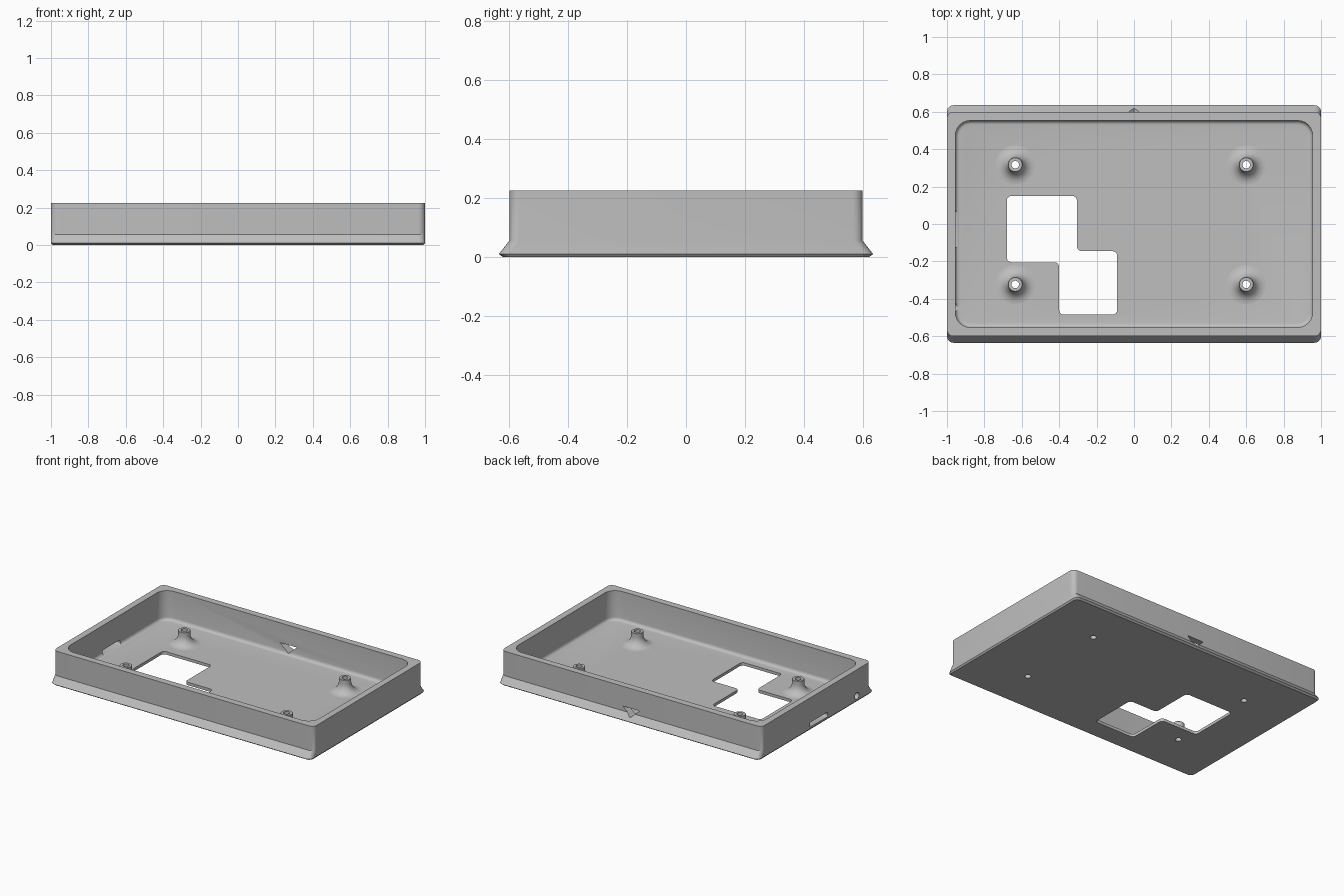
import bpy, bmesh, math
from mathutils import Matrix

if "Cube" in bpy.data.objects:
    bpy.data.objects.remove(bpy.data.objects["Cube"])

grey = bpy.data.materials.new("plain grey")
grey.diffuse_color = (0.52, 0.52, 0.52, 1)
grey.use_nodes = True
grey.node_tree.nodes["Principled BSDF"].inputs["Base Color"].default_value = grey.diffuse_color
FLOOR = 0.02


def make(name, bm, cutter=False):
    bmesh.ops.recalc_face_normals(bm, faces=bm.faces)
    me = bpy.data.meshes.new(name)
    bm.to_mesh(me)
    bm.free()
    me.materials.append(grey)
    ob = bpy.data.objects.new(name, me)
    bpy.context.collection.objects.link(ob)
    ob.hide_render = cutter
    return ob


def rounded_rect(hx, hy, r, n=6):
    pts = []
    for k, (sx, sy) in enumerate([(1, 1), (-1, 1), (-1, -1), (1, -1)]):
        for i in range(n + 1):
            a = math.pi / 2 * (k + i / n)
            pts.append((sx * (hx - r) + r * math.cos(a), sy * (hy - r) + r * math.sin(a)))
    return pts


def loft(rings):
    """Capped stack of rounded rectangles given as (half_x, half_y, radius, z)."""
    bm = bmesh.new()
    loops = [[bm.verts.new((x, y, z)) for x, y in rounded_rect(hx, hy, r)]
             for hx, hy, r, z in rings]
    n = len(loops[0])
    for a, b in zip(loops, loops[1:]):
        for i in range(n):
            bm.faces.new((a[i], a[(i + 1) % n], b[(i + 1) % n], b[i]))
    bm.faces.new(loops[0])
    bm.faces.new(loops[-1])
    return bm


def prism(pts, depth, round_r=0.0):
    """Polygon pushed along a 3D direction, with its side edges rounded."""
    bm = bmesh.new()
    face = bm.faces.new([bm.verts.new(p) for p in pts])
    start = set(face.verts)
    res = bmesh.ops.extrude_face_region(bm, geom=[face], use_keep_orig=True)
    new = [v for v in res["geom"] if isinstance(v, bmesh.types.BMVert)]
    bmesh.ops.translate(bm, verts=new, vec=depth)
    if round_r:
        sides = [e for e in bm.edges if len(start & set(e.verts)) == 1]
        bmesh.ops.bevel(bm, geom=sides, offset=round_r, segments=4,
                        profile=0.5, affect='EDGES')
    return bm


def cylinder(r, depth, matrix, segments=24):
    bm = bmesh.new()
    bmesh.ops.create_cone(bm, cap_ends=True, segments=segments, radius1=r,
                          radius2=r, depth=depth, matrix=matrix)
    return bm


def smooth(ob):
    bpy.ops.object.select_all(action='DESELECT')
    ob.select_set(True)
    bpy.context.view_layer.objects.active = ob
    bpy.ops.object.shade_smooth_by_angle(angle=math.radians(30))


# Outer shell with flared front and back skirts
shell = make("enclosure_shell", loft([
    (0.992, 0.622, 0.03, 0.0), (1.0, 0.635, 0.035, 0.01),
    (1.0, 0.6, 0.035, 0.055), (1.0, 0.6, 0.035, 0.225)]))

# Tray cavity with a filleted floor edge
f = 0.022
rings = []
for i in range(6):
    a = math.pi / 2 * i / 5
    d = f * (1 - math.sin(a))
    rings.append((0.955 - d, 0.553 - d, 0.08 - d, FLOOR + f * (1 - math.cos(a))))
rings.append((0.955, 0.553, 0.08, 0.3))
cutters = [make("cavity_cutter", loft(rings), True)]

# Stepped opening in the floor
opening = [(-0.68, 0.15), (-0.305, 0.15), (-0.305, -0.145), (-0.09, -0.145),
           (-0.09, -0.485), (-0.4, -0.485), (-0.4, -0.205), (-0.68, -0.205)]
cutters.append(make("floor_opening_cutter", prism(
    [(x, y, -0.1) for x, y in opening], (0, 0, 0.15), 0.025), True))

# Triangular hole in the back wall
cutters.append(make("triangle_cutter", prism(
    [(0, 0.5, 0.03), (0.065, 0.5, 0.088), (-0.065, 0.5, 0.088)], (0, 0.2, 0)), True))

# Port slot and round hole in the left wall
cutters.append(make("port_slot_cutter", prism(
    [(-1.1, y, z) for y, z in [(-0.125, 0.022), (0.07, 0.022), (0.07, 0.054), (-0.125, 0.054)]],
    (0.2, 0, 0), 0.01), True))
cutters.append(make("round_hole_cutter", cylinder(
    0.023, 0.2, Matrix.Translation((-1.0, -0.447, 0.043)) @ Matrix.Rotation(math.pi / 2, 4, 'Y')), True))

# Flared screw standoffs, bored through the floor
profile = [(0.02, FLOOR - 0.001), (0.02, 0.113), (0.037, 0.113), (0.039, 0.111)]
R = 0.066
for i in range(9):
    a = math.pi / 2 * i / 8
    profile.append((0.039 + R * (1 - math.cos(a)), FLOOR + R * (1 - math.sin(a))))
profile.append((0.039 + R, FLOOR - 0.001))
SEG = 32
for x in (-0.635, 0.6):
    for y in (0.317, -0.323):
        bm = bmesh.new()
        cols = [[bm.verts.new((x + r * math.cos(t), y + r * math.sin(t), z)) for r, z in profile]
                for t in (2 * math.pi * k / SEG for k in range(SEG))]
        n = len(profile)
        for k in range(SEG):
            a, b = cols[k], cols[(k + 1) % SEG]
            for i in range(n):
                j = (i + 1) % n
                bm.faces.new((a[i], b[i], b[j], a[j]))
        smooth(make("standoff", bm))
        cutters.append(make("screw_hole_cutter", cylinder(
            0.02, 0.1, Matrix.Translation((x, y, 0)), SEG), True))

# Cut every opening, then bake and remove the cutters
for c in cutters:
    m = shell.modifiers.new(c.name, 'BOOLEAN')
    m.operation, m.solver, m.object = 'DIFFERENCE', 'EXACT', c
dg = bpy.context.evaluated_depsgraph_get()
baked = bpy.data.meshes.new_from_object(shell.evaluated_get(dg))
shell.modifiers.clear()
shell.data = baked
for c in cutters:
    bpy.data.objects.remove(c)
smooth(shell)
